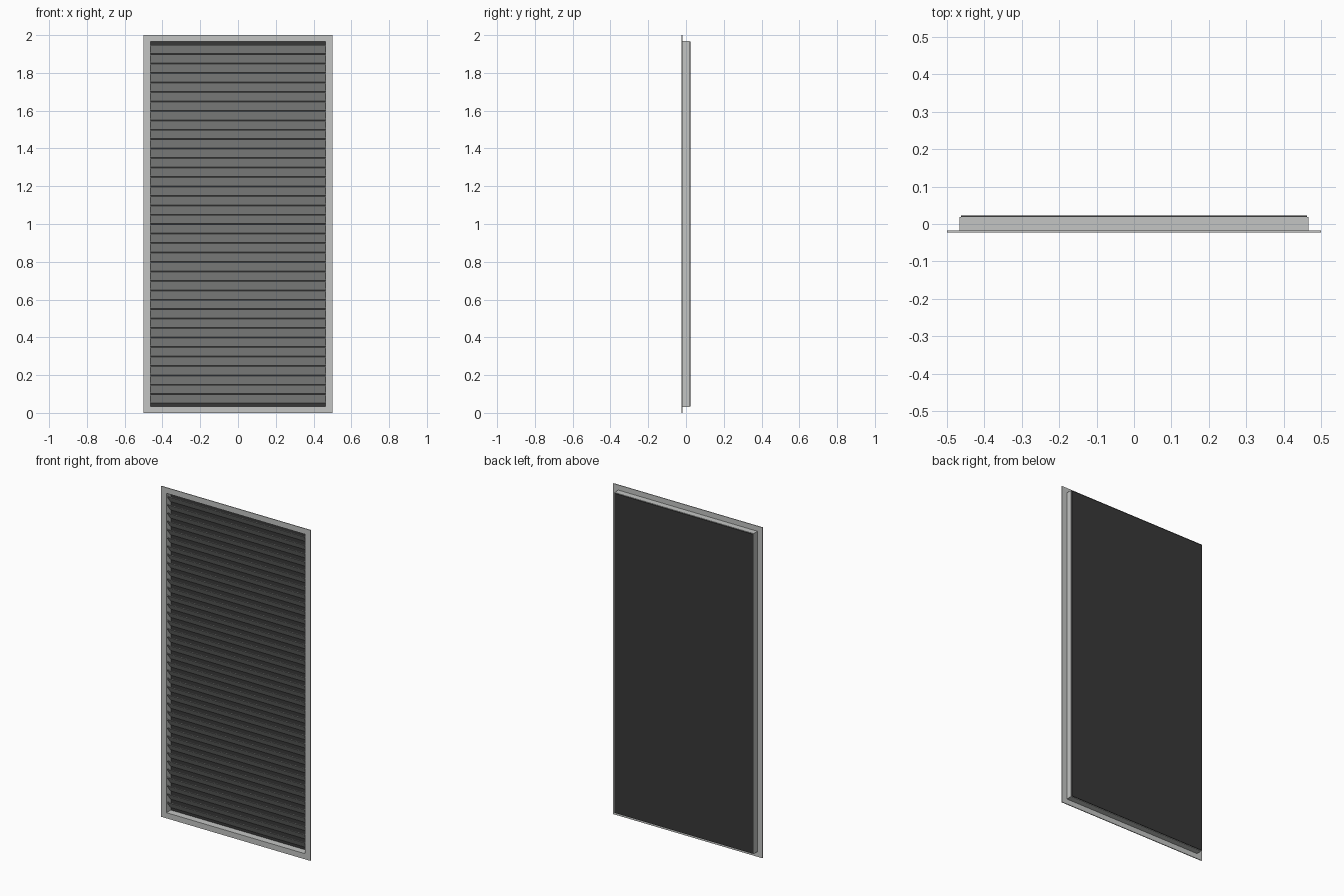
import bpy, bmesh, math
from mathutils import Matrix

cube = bpy.data.objects.get("Cube")
if cube:
    bpy.data.objects.remove(cube, do_unlink=True)


def material(name, color):
    m = bpy.data.materials.new(name)
    m.use_nodes = True
    m.diffuse_color = color
    m.node_tree.nodes["Principled BSDF"].inputs["Base Color"].default_value = color
    return m


GREY = material("light grey metal", (0.55, 0.56, 0.55, 1))
DARK = material("dark backing", (0.04, 0.04, 0.04, 1))
MID = 1.0                      # height of the centre
HALF_W, HALF_H = 0.463, 0.966  # opening half sizes


def finish(name, bm, mat):
    bmesh.ops.recalc_face_normals(bm, faces=bm.faces)
    mesh = bpy.data.meshes.new(name)
    bm.to_mesh(mesh)
    bm.free()
    mesh.materials.append(mat)
    obj = bpy.data.objects.new(name, mesh)
    bpy.context.collection.objects.link(obj)
    return obj


def add_box(bm, size, location, tilt=0):
    mat = (Matrix.Translation(location) @ Matrix.Rotation(tilt, 4, "X")
           @ Matrix.Diagonal((*size, 1)))
    bmesh.ops.create_cube(bm, size=1, matrix=mat)


def swept_frame(name, profile, mat):
    """Sweep a closed (outward offset, y) profile round the opening, mitred."""
    bm = bmesh.new()
    corners = [(-1, -1), (1, -1), (1, 1), (-1, 1)]
    rings = [[bm.verts.new((sx * (HALF_W + o), y, MID + sz * (HALF_H + o)))
              for o, y in profile] for sx, sz in corners]
    n = len(profile)
    for i in range(4):
        a, b = rings[i], rings[(i + 1) % 4]
        for j in range(n):
            k = (j + 1) % n
            bm.faces.new((a[j], a[k], b[k], b[j]))
    return finish(name, bm, mat)


# Frame: front flange and the collar behind it, as one L-shaped section
FRONT, FLANGE_BACK, COLLAR_BACK, BACK = -0.023, -0.018, 0.019, 0.023
WALL, LIP = 0.003, 1.0 - HALF_H
frame = swept_frame("frame", [(0, FRONT), (LIP, FRONT), (LIP, FLANGE_BACK),
                              (WALL, FLANGE_BACK), (WALL, COLLAR_BACK),
                              (0, COLLAR_BACK)], GREY)
# The flange reaches the full half width of 0.5 on the sides
for v in frame.data.vertices:
    if abs(v.co.x) > HALF_W + 0.02:
        v.co.x = math.copysign(0.5, v.co.x)

# Backing panel
bm = bmesh.new()
add_box(bm, (2 * HALF_W, BACK - COLLAR_BACK, 2 * HALF_H),
        (0, (BACK + COLLAR_BACK) / 2, MID))
finish("back_panel", bm, DARK)

# Slats: front edge high, back edge low
PITCH, COUNT = 0.05, 38
DEPTH, RISE = 0.035, 0.045
bm = bmesh.new()
for i in range(COUNT):
    z = MID + (i - (COUNT - 1) / 2) * PITCH
    add_box(bm, (2 * HALF_W, math.hypot(DEPTH, RISE), 0.003),
            (0, -0.001, z), -math.atan2(RISE, DEPTH))
finish("slats", bm, GREY)
